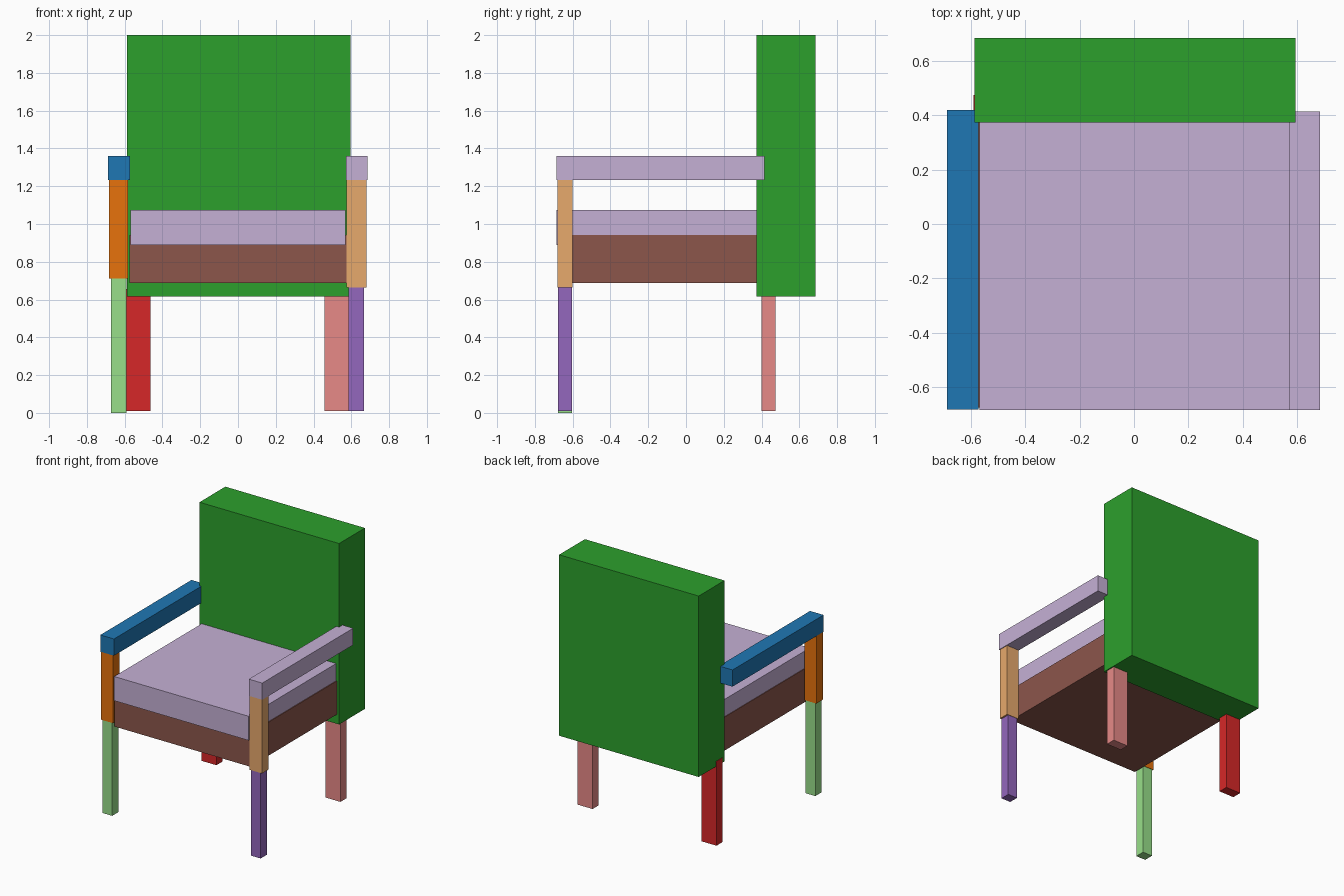
import bpy
import bmesh
from mathutils import Matrix, Vector

default_cube = bpy.data.objects.get("Cube")
if default_cube:
    bpy.data.objects.remove(default_cube, do_unlink=True)


def to_linear(channel):
    c = channel / 255
    return c / 12.92 if c <= 0.04045 else ((c + 0.055) / 1.055) ** 2.4


def make_material(name, hex_code):
    rgb = [to_linear(c) for c in bytes.fromhex(hex_code)]
    mat = bpy.data.materials.new(name)
    mat.use_nodes = True
    mat.diffuse_color = (*rgb, 1)
    shader = next(n for n in mat.node_tree.nodes if n.type == "BSDF_PRINCIPLED")
    shader.inputs["Base Color"].default_value = (*rgb, 1)
    return mat


def box(name, material, x, y, z):
    """Flat-faced block spanning the given (low, high) ranges."""
    low, high = Vector((x[0], y[0], z[0])), Vector((x[1], y[1], z[1]))
    bm = bmesh.new()
    bmesh.ops.create_cube(bm, size=1, matrix=Matrix.Diagonal((*(high - low), 1)))
    mesh = bpy.data.meshes.new(name)
    bm.to_mesh(mesh)
    bm.free()
    mesh.materials.append(material)
    obj = bpy.data.objects.new(name, mesh)
    obj.location = (low + high) / 2
    bpy.context.scene.collection.objects.link(obj)
    return obj


green = make_material("green", "2ca02c")
mauve = make_material("mauve", "c5b0d5")
brown = make_material("brown", "8c564b")
blue = make_material("blue", "1f77b4")
orange = make_material("orange", "ff7f0e")
tan = make_material("tan", "ffbb78")
light_green = make_material("light green", "98df8a")
red = make_material("red", "d62728")
pink = make_material("pink", "ff9896")
purple = make_material("purple", "9467bd")

# Backrest, seat cushion and seat base
box("backrest", green, (-0.587, 0.595), (0.373, 0.685), (0.615, 2.0))
box("seat_cushion", mauve, (-0.569, 0.57), (-0.685, 0.39), (0.89, 1.075))
box("seat_base", brown, (-0.574, 0.576), (-0.675, 0.39), (0.687, 0.943))

# Armrests
box("right_armrest", blue, (-0.688, -0.573), (-0.682, 0.42), (1.232, 1.36))
box("left_armrest", mauve, (0.571, 0.685), (-0.685, 0.415), (1.232, 1.36))

# Armrest posts
post_depth = (-0.68, -0.6)
box("right_post", orange, (-0.684, -0.582), post_depth, (0.712, 1.24))
box("left_post", tan, (0.575, 0.68), post_depth, (0.665, 1.24))

# Front legs, slimmer than the posts above them
front_depth = (-0.678, -0.603)
box("front_right_leg", light_green, (-0.673, -0.591), front_depth, (0.0, 0.715))
box("front_left_leg", purple, (0.586, 0.667), front_depth, (0.01, 0.67))

# Rear legs, set under the backrest
rear_depth = (0.4, 0.475)
box("rear_right_leg", red, (-0.591, -0.463), rear_depth, (0.01, 0.655))
box("rear_left_leg", pink, (0.459, 0.587), rear_depth, (0.01, 0.655))
